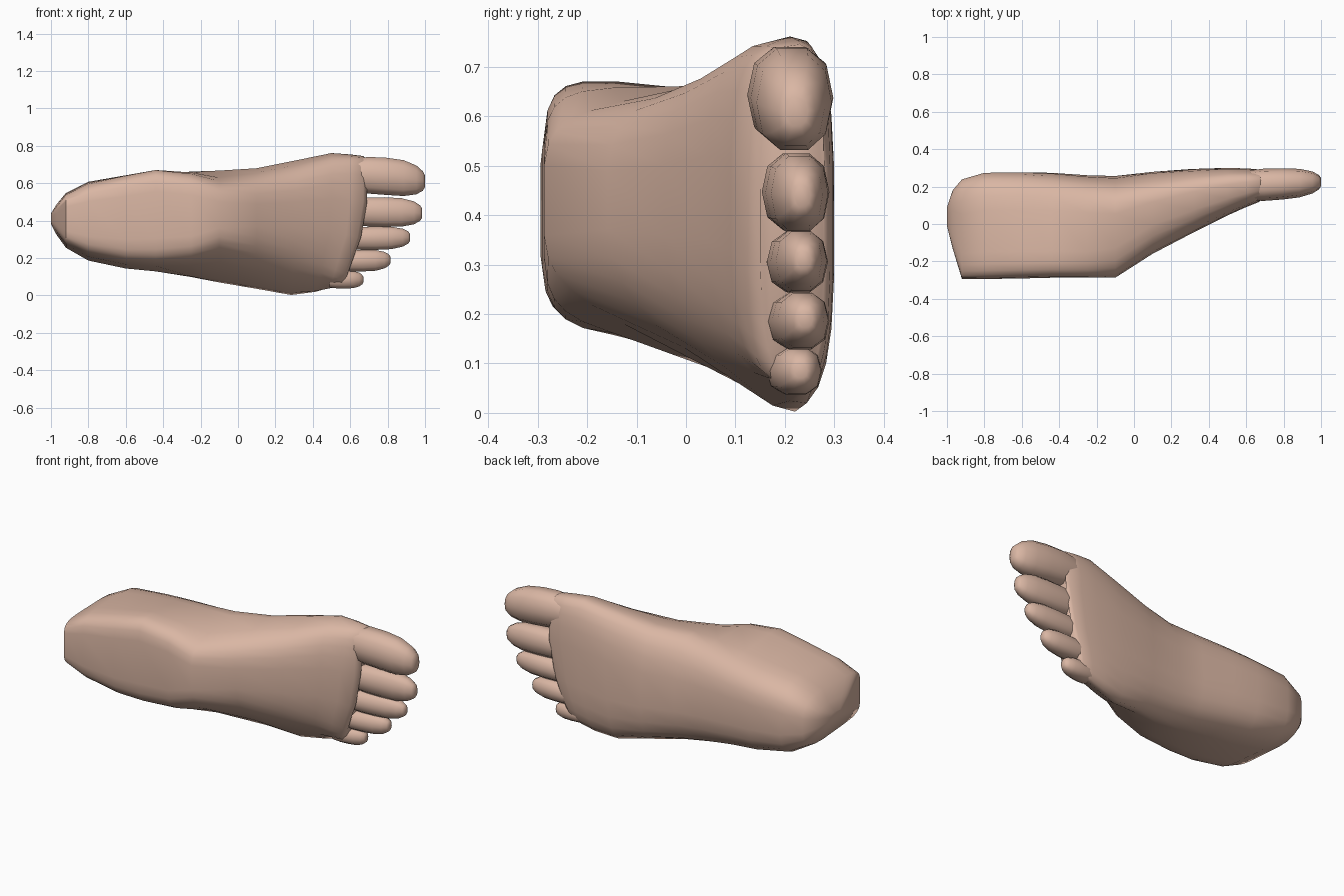
import bpy, bmesh, math

if "Cube" in bpy.data.objects:
    bpy.data.objects.remove(bpy.data.objects["Cube"])

skin = bpy.data.materials.new("skin")
skin.diffuse_color = (0.70, 0.47, 0.37, 1)
skin.use_nodes = True
skin.node_tree.nodes["Principled BSDF"].inputs["Base Color"].default_value = skin.diffuse_color


def power(v, e):
    return math.copysign(abs(v) ** e, v)


def loft(name, rings, angle):
    """Bridge equal-sized rings of points and cap both ends."""
    bm = bmesh.new()
    loops = [[bm.verts.new(p) for p in ring] for ring in rings]
    n = len(loops[0])
    for a, b in zip(loops, loops[1:]):
        for i in range(n):
            j = (i + 1) % n
            bm.faces.new((a[i], a[j], b[j], b[i]))
    bm.faces.new(loops[0])
    bm.faces.new(loops[-1])
    bmesh.ops.recalc_face_normals(bm, faces=bm.faces[:])
    me = bpy.data.meshes.new(name)
    bm.to_mesh(me)
    bm.free()
    me.materials.append(skin)
    ob = bpy.data.objects.new(name, me)
    bpy.context.collection.objects.link(ob)
    bpy.ops.object.select_all(action='DESELECT')
    ob.select_set(True)
    bpy.context.view_layer.objects.active = ob
    bpy.ops.object.shade_smooth_by_angle(angle=math.radians(angle))
    return ob


# Foot body: x, y of ankle/instep, y of sole, z range near sole, z range near ankle
stations = [
    (-1.00, -0.01, 0.09, 0.38, 0.44, 0.39, 0.43),
    (-0.97, -0.13, 0.18, 0.32, 0.49, 0.35, 0.47),
    (-0.92, -0.295, 0.24, 0.25, 0.55, 0.28, 0.54),
    (-0.80, -0.295, 0.275, 0.18, 0.61, 0.22, 0.60),
    (-0.60, -0.292, 0.278, 0.137, 0.63, 0.18, 0.65),
    (-0.44, -0.288, 0.275, 0.12, 0.645, 0.175, 0.685),
    (-0.25, -0.288, 0.262, 0.085, 0.665, 0.20, 0.655),
    (-0.10, -0.288, 0.258, 0.055, 0.68, 0.26, 0.60),
    (0.10, -0.16, 0.28, 0.02, 0.69, 0.23, 0.63),
    (0.32, -0.045, 0.295, -0.015, 0.735, 0.19, 0.67),
    (0.50, 0.045, 0.30, 0.002, 0.77, 0.15, 0.72),
    (0.60, 0.09, 0.298, 0.025, 0.76, 0.11, 0.73),
    (0.67, 0.118, 0.292, 0.04, 0.75, 0.08, 0.73),
    (0.69, 0.15, 0.28, 0.06, 0.73, 0.09, 0.72),
]


def body_ring(x, yt, ys, sl, sh, tl, th, n=24):
    ring = []
    ankle = min(1, max(0, (0.1 - x) / 0.3))
    for i in range(n):
        a = 2 * math.pi * (i + 0.5) / n
        c, s = math.cos(a), math.sin(a)
        e = 0.6 - (0.25 * ankle if c < 0 else 0)  # squarer at the ankle rim
        u, v = power(c, e), power(s, e)
        y = (yt + ys) / 2 + u * (ys - yt) / 2
        t = min(1, (u + 1) / 2 / 0.75)
        lo, hi = tl + (sl - tl) * t, th + (sh - th) * t
        z = (lo + hi) / 2 + v * (hi - lo) / 2
        # inner arch under the sole
        if u > 0 and v > 0:
            y -= 0.04 * u * v * max(0, 1 - abs(x + 0.1) / 0.5)
        # toe line slants back towards the little toe
        k = 0.35 * max(0, (x - 0.2) / 0.47)
        ring.append((x - k * max(0, 0.4 - z), y, max(0, z)))
    return ring


loft("foot_body", [body_ring(*s) for s in stations], 60)

# Toes: x range, y range, z range at base, centre z at tip
toes = [
    ("big_toe", 0.62, 1.00, 0.115, 0.298, 0.54, 0.748, 0.61),
    ("second_toe", 0.62, 0.985, 0.145, 0.29, 0.365, 0.53, 0.44),
    ("third_toe", 0.59, 0.92, 0.155, 0.287, 0.24, 0.37, 0.31),
    ("fourth_toe", 0.55, 0.815, 0.158, 0.29, 0.125, 0.245, 0.19),
    ("little_toe", 0.49, 0.67, 0.155, 0.275, 0.035, 0.135, 0.085),
]
profile = [(0, 0.88), (0.2, 0.98), (0.45, 1.0), (0.7, 0.96), (0.88, 0.77), (0.97, 0.52), (1.0, 0.3)]

for name, x0, x1, y0, y1, z0, z1, ztip in toes:
    zc, rz = (z0 + z1) / 2, (z1 - z0) / 2
    rings = []
    for t, r in profile:
        # the upper side slopes down to the tip, the pad stays level
        top = y0 + 0.035 * t
        yc, ry = (top + y1) / 2, (y1 - top) / 2
        zm = zc + (ztip - zc) * t ** 2
        ring = []
        for i in range(10):
            a = 2 * math.pi * i / 10
            ring.append((x0 + (x1 - x0) * t,
                         yc + ry * r * power(math.cos(a), 0.85),
                         zm + rz * r * power(math.sin(a), 0.85)))
        rings.append(ring)
    loft(name, rings, 60)
